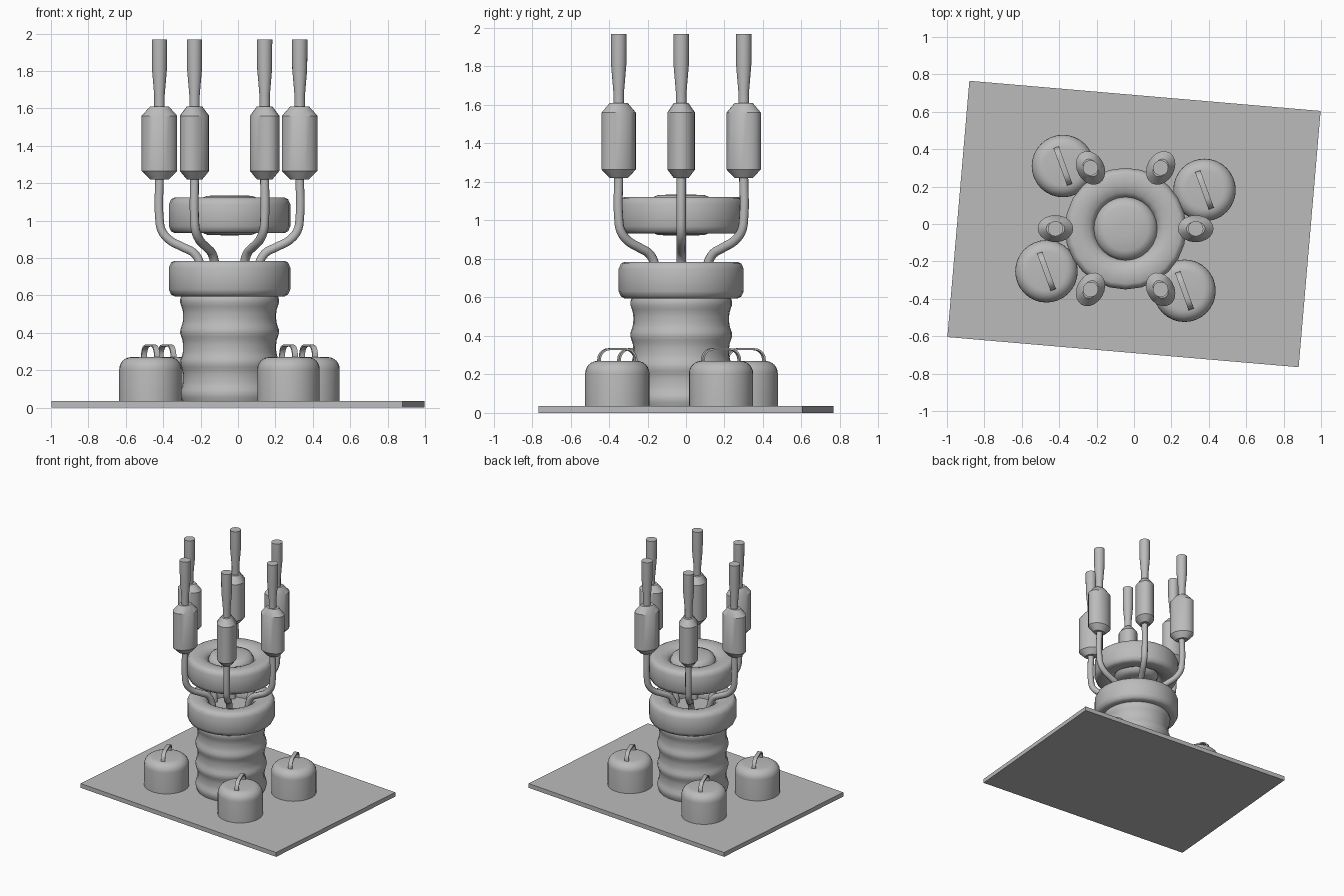
import bpy
import bmesh
import math
from mathutils import Matrix, Vector

cube = bpy.data.objects.get("Cube")
if cube:
    bpy.data.objects.remove(cube, do_unlink=True)

grey = bpy.data.materials.new("plain_grey")
grey.use_nodes = True
colour = (0.5, 0.5, 0.5, 1)
grey.diffuse_color = colour
grey.node_tree.nodes["Principled BSDF"].inputs["Base Color"].default_value = colour

CENTRE = Vector((-0.045, -0.025, 0))
FLOOR = 0.035


def finish(name, bm, matrix, angle=35):
    bmesh.ops.recalc_face_normals(bm, faces=bm.faces)
    mesh = bpy.data.meshes.new(name)
    bm.to_mesh(mesh)
    bm.free()
    mesh.materials.append(grey)
    obj = bpy.data.objects.new(name, mesh)
    obj.matrix_world = matrix
    bpy.context.collection.objects.link(obj)
    bpy.ops.object.select_all(action="DESELECT")
    bpy.context.view_layer.objects.active = obj
    obj.select_set(True)
    bpy.ops.object.shade_smooth_by_angle(angle=math.radians(angle))
    return obj


def lathe(name, profile, matrix, sides=32, closed=False, squash=1, angle=35):
    """Spin (radius, height) points round z; squash narrows y."""
    bm = bmesh.new()
    rings = []
    for r, z in profile:
        ring = []
        for i in range(sides):
            a = math.tau * i / sides
            ring.append(bm.verts.new((r * math.cos(a), squash * r * math.sin(a), z)))
        rings.append(ring)
    pairs = list(zip(rings, rings[1:]))
    if closed:
        pairs.append((rings[-1], rings[0]))
    else:
        bm.faces.new(rings[0])
        bm.faces.new(rings[-1])
    for low, high in pairs:
        for i in range(sides):
            j = (i + 1) % sides
            bm.faces.new((low[i], low[j], high[j], high[i]))
    return finish(name, bm, matrix, angle)


def sweep(name, points, matrix, radius):
    """Round pipe along a smooth path in the xz plane."""
    curve = bpy.data.curves.new(name, "CURVE")
    curve.dimensions = "3D"
    curve.bevel_depth = radius
    curve.bevel_resolution = 3
    curve.resolution_u = 5
    curve.use_fill_caps = True
    spline = curve.splines.new("BEZIER")
    spline.bezier_points.add(len(points) - 1)
    for point, (x, z) in zip(spline.bezier_points, points):
        point.co = (x, 0, z)
        point.handle_left_type = point.handle_right_type = "AUTO"
    temp = bpy.data.objects.new(name + "_path", curve)
    bpy.context.collection.objects.link(temp)
    bpy.context.view_layer.update()
    mesh = bpy.data.meshes.new_from_object(
        temp.evaluated_get(bpy.context.evaluated_depsgraph_get()))
    bm = bmesh.new()
    bm.from_mesh(mesh)
    bpy.data.objects.remove(temp, do_unlink=True)
    bpy.data.meshes.remove(mesh)
    return finish(name, bm, matrix, 50)


def at(x, y, z=0, turn=0):
    return Matrix.Translation((x, y, z)) @ Matrix.Rotation(math.radians(turn), 4, "Z")


# Base plate, slightly turned
bm = bmesh.new()
bmesh.ops.create_cube(bm, size=1, matrix=Matrix.Diagonal((1.885, 1.375, FLOOR, 1)))
finish("base_plate", bm, at(0, 0, FLOOR / 2, -4.9))

# Ribbed column
steps = 28
column = []
for i in range(steps + 1):
    z = FLOOR + 0.565 * i / steps
    bulge = (0.5 + 0.5 * math.cos(math.tau * (z - 0.57) / 0.165)) ** 2
    column.append((0.249 + 0.016 * bulge, z))
column += [(0.24, 0.62), (0.24, 0.70)]
lathe("ribbed_column", column, Matrix.Translation(CENTRE))

# Two thick collars, the upper one filled with a domed disc
half = [(0.165, 0.03), (0.17, 0.06), (0.195, 0.083), (0.235, 0.094),
        (0.295, 0.095), (0.313, 0.085), (0.325, 0.058)]
collar = half + [(r, -z) for r, z in reversed(half)]
for name, height in (("lower_collar", 0.69), ("upper_collar", 1.028)):
    lathe(name, collar, Matrix.Translation(CENTRE + Vector((0, 0, height))),
          sides=24, closed=True, angle=50)
disc = [(0.04, 0.107), (0.12, 0.104), (0.155, 0.09), (0.172, 0.05)]
disc = disc + [(r, -z) for r, z in reversed(disc)]
lathe("collar_disc", disc, Matrix.Translation(CENTRE + Vector((0, 0, 1.028))), angle=50)

# Six arms: bent pipe, oval canister and flared nozzle
REACH = 0.375
pipe = [(0.15, 0.69), (0.155, 0.76), (0.19, 0.825), (0.25, 0.858),
        (0.32, 0.895), (0.362, 0.945), (REACH, 1.01), (REACH, 1.23)]
canister = [(0.05, 1.22), (0.095, 1.265), (0.095, 1.56), (0.05, 1.61)]
nozzle = [(0.028, 1.60), (0.028, 1.67), (0.04, 1.81), (0.041, 1.968)]
for i in range(6):
    place = Matrix.Translation(CENTRE) @ Matrix.Rotation(math.tau * i / 6, 4, "Z")
    tip = place @ Matrix.Translation((REACH, 0, 0))
    sweep(f"arm_pipe_{i + 1}", pipe, place, 0.024)
    lathe(f"arm_canister_{i + 1}", canister, tip, sides=20, squash=0.76)
    lathe(f"arm_nozzle_{i + 1}", nozzle, tip, sides=20)

# Four rounded pots with flat strap handles
pot = [(0.167, FLOOR), (0.167, 0.205)]
for k in range(1, 7):
    a = math.pi / 2 * k / 6
    pot.append((0.102 + 0.065 * math.cos(a), 0.205 + 0.065 * math.sin(a)))


def handle(name, matrix):
    def arch(span, top, corner):
        pts = [(-span, 0.255)]
        for side in (-1, 1):
            for k in range(6):
                a = math.pi / 2 * k / 5
                a = math.pi - a if side < 0 else math.pi / 2 - a
                pts.append((side * (span - corner) + corner * math.cos(a),
                            top - corner + corner * math.sin(a)))
        return pts + [(span, 0.255)]

    bm = bmesh.new()
    outline = arch(0.106, 0.336, 0.06) + arch(0.096, 0.326, 0.05)[::-1]
    face = bm.faces.new([bm.verts.new((x, -0.015, z)) for x, z in outline])
    out = bmesh.ops.extrude_face_region(bm, geom=[face])
    moved = [v for v in out["geom"] if isinstance(v, bmesh.types.BMVert)]
    bmesh.ops.translate(bm, verts=moved, vec=(0, 0.03, 0))
    finish(name, bm, matrix)


spots = [(-0.38, 0.31), (0.377, 0.182), (-0.468, -0.253), (0.27, -0.357)]
for i, (x, y) in enumerate(spots):
    lathe(f"pot_{i + 1}", pot, at(x, y))
    handle(f"pot_handle_{i + 1}", at(x, y, 0, -70))
